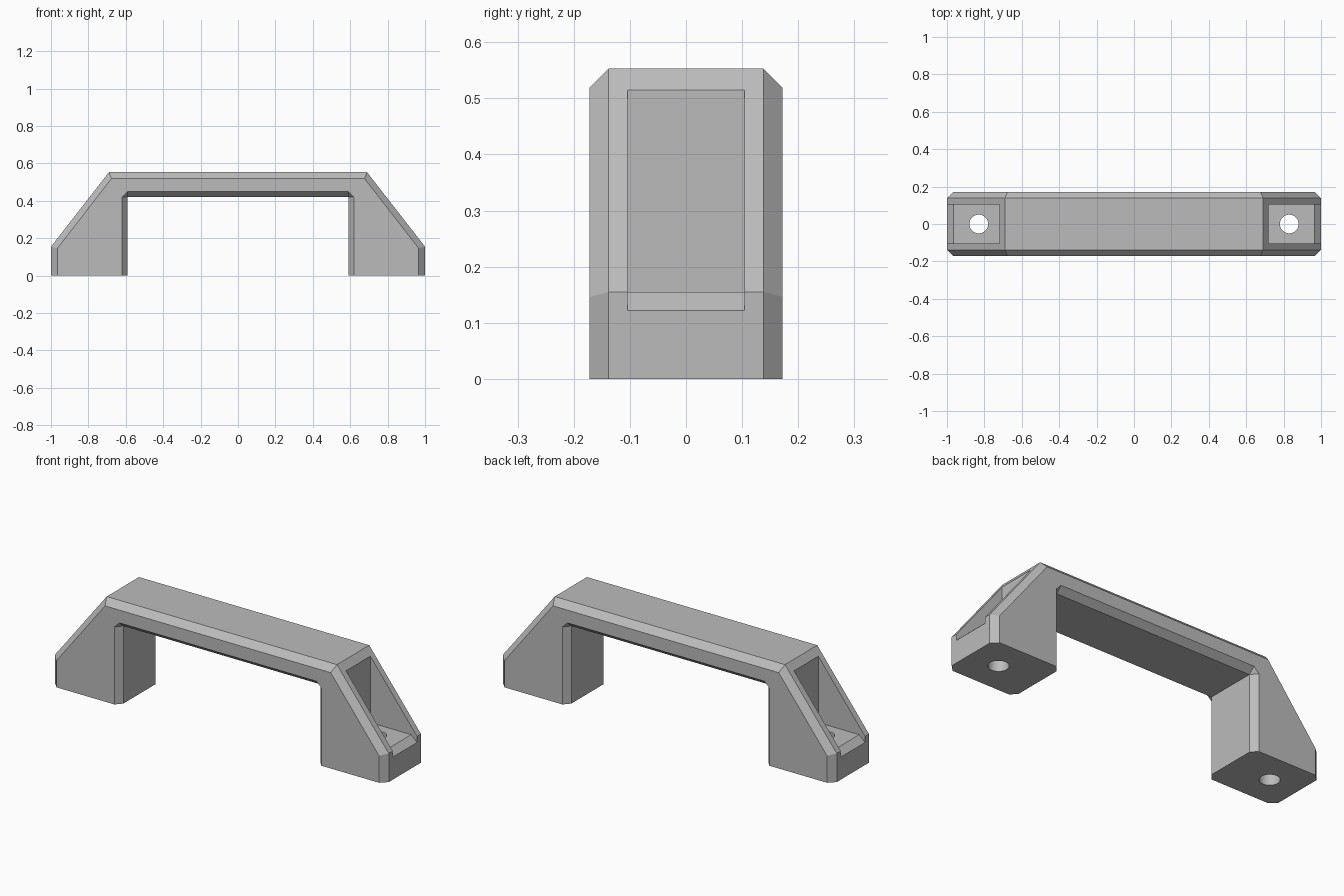
import bpy
import bmesh
from mathutils import Matrix

cube = bpy.data.objects.get("Cube")
if cube:
    bpy.data.objects.remove(cube)

grey = bpy.data.materials.new("mid grey plastic")
grey.use_nodes = True
colour = (0.5, 0.5, 0.5, 1)
grey.diffuse_color = colour
grey.node_tree.nodes["Principled BSDF"].inputs["Base Color"].default_value = colour


def loft(name, sections):
    """Join matching (y, profile) sections into a closed solid."""
    bm = bmesh.new()
    rings = [[bm.verts.new((x, y, z)) for x, z in pts] for y, pts in sections]
    for a, b in zip(rings, rings[1:]):
        for i in range(len(a)):
            j = (i + 1) % len(a)
            bm.faces.new((a[i], a[j], b[j], b[i]))
    bm.faces.new(rings[0])
    bm.faces.new(rings[-1])
    bmesh.ops.remove_doubles(bm, verts=bm.verts, dist=0.0001)
    bmesh.ops.recalc_face_normals(bm, faces=bm.faces)
    return finish(name, bm)


def finish(name, bm):
    mesh = bpy.data.meshes.new(name)
    bm.to_mesh(mesh)
    bm.free()
    mesh.materials.append(grey)
    obj = bpy.data.objects.new(name, mesh)
    bpy.context.collection.objects.link(obj)
    return obj


def mirrored(half):
    return half + [(-x, z) for x, z in reversed(half)]


# Handle body: wide core profile, chamfered in to smaller side profiles
core = mirrored([(0.69, 0.553), (1, 0.155), (1, 0), (0.59, 0), (0.59, 0.42), (0.59, 0.42)])
side = mirrored([(0.676, 0.519), (0.966, 0.146), (0.966, 0), (0.62, 0), (0.62, 0.42), (0.59, 0.45)])
handle = loft("handle", [(-0.172, side), (-0.138, core), (0.138, core), (0.172, side)])

# Screw pockets in the sloped ends, and the screw holes through their floors
pocket = [(0.72, 0.155), (0.965, 0.155), (1, 0.122), (1.1, 0.028), (1.1, 0.8), (0.72, 0.8)]
cutters = []
for s, label in ((1, "left"), (-1, "right")):
    pts = [(s * x, z) for x, z in pocket]
    cutters.append(loft(label + "_pocket_cutter", [(-0.104, pts), (0.104, pts)]))
    bm = bmesh.new()
    bmesh.ops.create_cone(bm, cap_ends=True, segments=48, radius1=0.05, radius2=0.05,
                          depth=0.6, matrix=Matrix.Translation((s * 0.83, 0, 0.1)))
    cutters.append(finish(label + "_hole_cutter", bm))

bpy.context.view_layer.objects.active = handle
handle.select_set(True)
for cutter in cutters:
    mod = handle.modifiers.new("cut", "BOOLEAN")
    mod.operation = "DIFFERENCE"
    mod.solver = "EXACT"
    mod.object = cutter
    bpy.ops.object.modifier_apply(modifier=mod.name)
    bpy.data.objects.remove(cutter)

# Smooth only the round holes
bpy.ops.object.shade_smooth_by_angle(angle=0.35)
